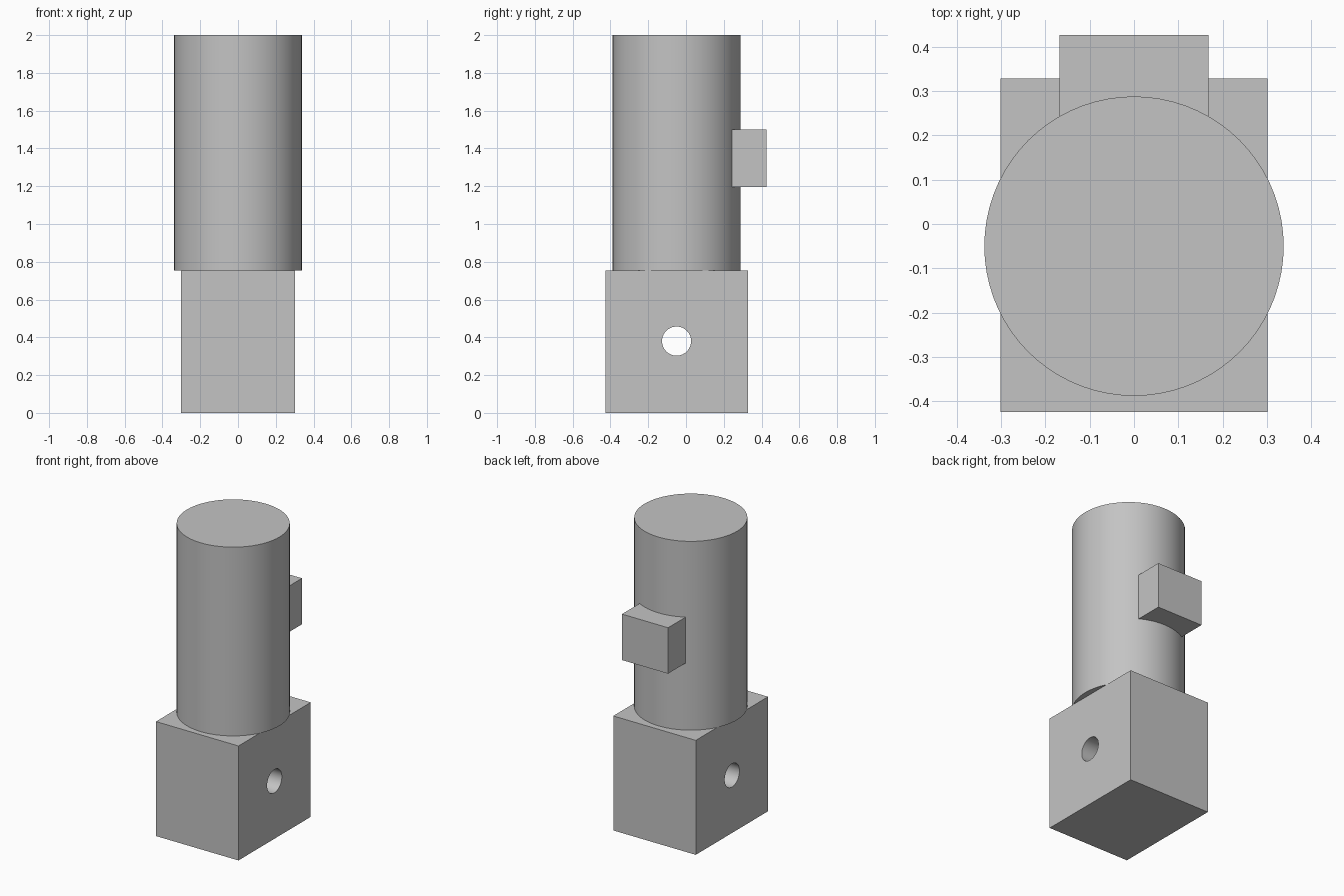
import bpy
import math

old = bpy.data.objects.get("Cube")
if old:
    bpy.data.objects.remove(old, do_unlink=True)

grey = bpy.data.materials.new("plain_grey")
grey.use_nodes = True
COLOUR = (0.55, 0.55, 0.55, 1)
grey.diffuse_color = COLOUR
grey.node_tree.nodes["Principled BSDF"].inputs["Base Color"].default_value = COLOUR

AXIS_Y = -0.05      # shared centre line of block, hole and barrel
BASE_TOP = 0.755
RADIUS = 0.338


def finish(obj, name):
    obj.name = name
    obj.data.name = name
    obj.data.materials.append(grey)
    return obj


def box(name, low, high):
    centre = [(a + b) / 2 for a, b in zip(low, high)]
    bpy.ops.mesh.primitive_cube_add(size=1, location=centre)
    obj = bpy.context.object
    obj.scale = [b - a for a, b in zip(low, high)]
    bpy.ops.object.transform_apply(location=False, rotation=False, scale=True)
    return finish(obj, name)


def cylinder(name, radius, depth, centre, rotation=(0, 0, 0)):
    bpy.ops.mesh.primitive_cylinder_add(vertices=72, radius=radius, depth=depth,
                                        location=centre, rotation=rotation)
    return finish(bpy.context.object, name)


def smooth(obj):
    bpy.ops.object.select_all(action='DESELECT')
    obj.select_set(True)
    bpy.context.view_layer.objects.active = obj
    bpy.ops.object.shade_smooth_by_angle(angle=math.radians(30))


def cut(obj, cutter):
    mod = obj.modifiers.new("cut", 'BOOLEAN')
    mod.operation = 'DIFFERENCE'
    mod.solver = 'EXACT'
    mod.object = cutter
    bpy.context.view_layer.objects.active = obj
    bpy.ops.object.modifier_apply(modifier=mod.name)
    bpy.data.objects.remove(cutter, do_unlink=True)
    smooth(obj)


# Base block with a cross hole
base = box("base_block", (-0.301, -0.425, 0), (0.301, 0.328, BASE_TOP))
cut(base, cylinder("hole_cutter", 0.077, 1, (0, AXIS_Y, 0.38),
                   (0, math.pi / 2, 0)))

# Upright barrel, slightly wider than the block
height = 2 - BASE_TOP
middle = (0, AXIS_Y, BASE_TOP + height / 2)
smooth(cylinder("barrel", RADIUS, height, middle))

# Rear key, hollowed to fit the barrel
key = box("rear_key", (-0.168, 0.15, 1.197), (0.168, 0.427, 1.5))
cut(key, cylinder("key_cutter", RADIUS, height, middle))
